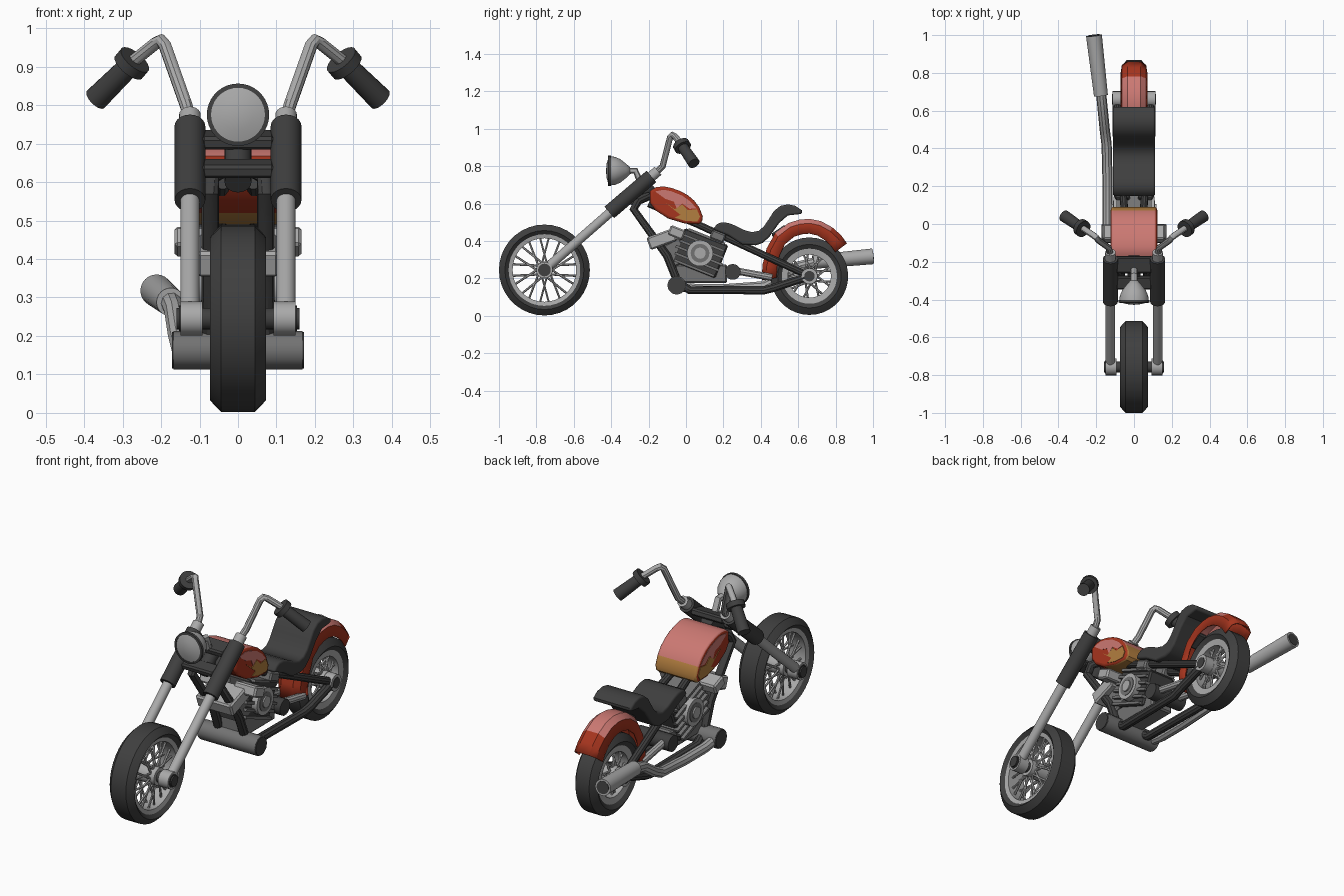
import bpy, bmesh, math
from mathutils import Vector, Matrix

if "Cube" in bpy.data.objects:
    bpy.data.objects.remove(bpy.data.objects["Cube"])

def mat(name, r, g, b):
    m = bpy.data.materials.new(name)
    m.diffuse_color = (r, g, b, 1)
    m.use_nodes = True
    m.node_tree.nodes["Principled BSDF"].inputs["Base Color"].default_value = m.diffuse_color
    return m

DARK = mat("dark rubber", .05, .05, .05)
CHROME = mat("chrome grey", .40, .40, .40)
ENGINE = mat("engine grey", .17, .17, .17)
RED = mat("red paint", .38, .035, .013)
SALMON = mat("salmon paint", .60, .19, .17)
ORANGE = mat("orange paint", .45, .21, .05)

def finish(name, bm, *mats):
    bmesh.ops.recalc_face_normals(bm, faces=bm.faces)
    me = bpy.data.meshes.new(name)
    bm.to_mesh(me)
    bm.free()
    ob = bpy.data.objects.new(name, me)
    bpy.context.collection.objects.link(ob)
    for m in mats:
        me.materials.append(m)
    return ob

def cyl(name, p0, p1, r, m, r2=None, seg=20):
    a, b = Vector(p0), Vector(p1)
    bm = bmesh.new()
    M = Matrix.Translation((a + b) / 2) @ (b - a).to_track_quat('Z', 'Y').to_matrix().to_4x4()
    bmesh.ops.create_cone(bm, cap_ends=True, segments=seg, radius1=r,
                          radius2=r if r2 is None else r2, depth=(b - a).length, matrix=M)
    return finish(name, bm, m)

def tube(name, pts, r, m):
    cu = bpy.data.curves.new(name, 'CURVE')
    cu.dimensions, cu.bevel_depth, cu.bevel_resolution, cu.use_fill_caps = '3D', r, 3, True
    sp = cu.splines.new('POLY')
    sp.points.add(len(pts) - 1)
    for p, c in zip(sp.points, pts):
        p.co = (*c, 1)
    ob = bpy.data.objects.new(name, cu)
    bpy.context.collection.objects.link(ob)
    cu.materials.append(m)
    bpy.ops.object.select_all(action='DESELECT')
    bpy.context.view_layer.objects.active = ob
    ob.select_set(True)
    bpy.ops.object.convert(target='MESH')

def lathe(name, prof, loc, m, closed=True, rz=0, seg=36):
    # spin an (x, radius) profile about the x axis
    bm = bmesh.new()
    vs = [bm.verts.new((x, 0, r)) for x, r in prof]
    es = [bm.edges.new(p) for p in zip(vs, vs[1:])]
    if closed:
        es.append(bm.edges.new((vs[-1], vs[0])))
    bmesh.ops.spin(bm, geom=vs + es, cent=(0, 0, 0), axis=(1, 0, 0), angle=2 * math.pi, steps=seg)
    bmesh.ops.remove_doubles(bm, verts=bm.verts, dist=1e-4)
    ob = finish(name, bm, m)
    ob.location, ob.rotation_euler.z = loc, rz
    return ob

def box(name, loc, size, m, tilt=0, bevel=.008):
    bm = bmesh.new()
    bmesh.ops.create_cube(bm, size=1, matrix=Matrix.Translation(loc) @ Matrix.Rotation(tilt, 4, 'X') @ Matrix.Diagonal((*size, 1)))
    if bevel:
        bmesh.ops.bevel(bm, geom=bm.edges[:], offset=bevel, segments=1, affect='EDGES')
    return finish(name, bm, m)

def prism(name, pts, x0, x1, *mats):
    bm = bmesh.new()
    f = bm.faces.new([bm.verts.new((x0, y, z)) for y, z in pts])
    new = bmesh.ops.extrude_face_region(bm, geom=[f])['geom']
    bmesh.ops.translate(bm, vec=(x1 - x0, 0, 0), verts=[v for v in new if isinstance(v, bmesh.types.BMVert)])
    return finish(name, bm, *mats)

def bevel(ob, w, seg=3):
    b = ob.modifiers.new("round", 'BEVEL')
    b.width, b.segments, b.limit_method, b.angle_limit = w, seg, 'ANGLE', 1.0

# wheels: tyre, rim, hub, crossing spokes
def wheel(tag, y, z, R, w, ri, rj, n):
    t = R - ri
    lathe(tag + "_tyre", [(-w * .6, R), (w * .6, R), (w * .85, R - t * .35), (w, R - t * .6), (w * .75, ri),
                          (-w * .75, ri), (-w, R - t * .6), (-w * .85, R - t * .35)], (0, y, z), DARK)
    lathe(tag + "_rim", [(-w * .78, ri + .005), (w * .78, ri + .005), (w * .7, rj), (-w * .7, rj)], (0, y, z), CHROME)
    cyl(tag + "_hub", (-w * .95, y, z), (w * .95, y, z), .045, CHROME)
    for s in (-1, 1):
        for i in range(n):
            a = 2 * math.pi * i / n
            for d in (-.45, .45):
                cyl(tag + "_spoke", (s * w * .6, y + .04 * math.cos(a), z + .04 * math.sin(a)),
                    (s * w * .3, y + (rj + .005) * math.cos(a + d), z + (rj + .005) * math.sin(a + d)), .006, CHROME, seg=6)

FY, FZ, RY, RZ = -.757, .245, .66, .212
wheel("front", FY, FZ, .243, .073, .19, .17, 10)
wheel("rear", RY, RZ, .207, .066, .145, .115, 9)
cyl("front_axle", (-.16, FY, FZ), (.16, FY, FZ), .028, DARK)

# mirrored fork, handlebar and frame
for s in (-1, 1):
    x = s * .125
    cyl("fork_lug", (s * .092, FY, FZ), (s * .15, FY, FZ), .044, CHROME)
    cyl("fork_nut", (s * .15, FY, FZ), (s * .153, FY, FZ), .034, DARK)
    cyl("fork_tube", (x, FY, FZ), (x, -.38, .575), .025, CHROME)
    cyl("fork_sleeve", (x, -.41, .553), (x, -.185, .745), .040, DARK)
    cyl("fork_cap", (x, -.185, .745), (x, -.15, .775), .028, CHROME)
    tube("handlebar", [(x, -.16, .765), (s * .135, -.125, .80), (s * .19, -.085, .955), (s * .20, -.072, .968),
                       (s * .215, -.06, .96), (s * .29, -.01, .90)], .017, CHROME)
    cyl("grip_flange", (s * .268, -.027, .918), (s * .284, -.016, .899), .046, DARK)
    cyl("grip", (s * .276, -.021, .908), (s * .37, .043, .815), .028, DARK, .032)
    tube("frame_cradle", [(s * .03, -.20, .64), (s * .07, -.255, .615), (s * .072, -.28, .57), (s * .072, -.10, .32),
                          (s * .075, -.045, .18), (s * .08, .02, .137), (s * .085, .42, .137), (s * .09, .47, .15), (s * .092, RY, RZ)], .023, DARK)
    tube("frame_backbone", [(s * .04, -.2, .60), (s * .05, .06, .49), (s * .09, RY, RZ)], .020, DARK)
    cyl("rear_axle_cap", (s * .06, RY, RZ), (s * .113, RY, RZ), .043, CHROME)
    cyl("rear_axle_nut", (s * .113, RY, RZ), (s * .116, RY, RZ), .028, DARK)

# steering head and clamps
slope = math.atan2(.5, .58)
box("upper_clamp", (0, -.215, .71), (.19, .09, .035), DARK, slope - math.pi / 2 + 1.1)
box("lower_clamp", (0, -.31, .635), (.19, .07, .035), DARK, .3)
cyl("steering_head", (0, -.30, .60), (0, -.18, .70), .035, DARK)

# headlight
lathe("headlight_shell", [(-.05, .078), (-.02, .075), (.01, .062), (.04, .038), (.06, .02), (.065, 0)],
      (0, -.36, .775), CHROME, False, math.pi / 2)
lathe("headlight_rim", [(-.058, .070), (-.056, .081), (-.042, .081), (-.042, .070)], (0, -.36, .775), DARK, True, math.pi / 2)
lathe("headlight_lens", [(-.068, 0), (-.064, .04), (-.054, .073)], (0, -.36, .775), CHROME, False, math.pi / 2)
tube("headlight_mount", [(0, -.32, .775), (0, -.27, .775), (0, -.245, .715)], .018, CHROME)

# tank with flame plates on the flanks
tank = prism("fuel_tank", [(-.192, .668), (-.16, .688), (-.12, .692), (-.075, .683), (-.03, .667), (.01, .645), (.045, .615),
                           (.072, .578), (.09, .53), (.086, .505), (.07, .49), (-.005, .493), (-.095, .52), (-.165, .565),
                           (-.193, .605)], -.122, .122, RED, SALMON, ORANGE)
for p in tank.data.polygons:
    n, c = p.normal, p.center
    if abs(n.x) < .5:
        p.material_index = 2 if c.y > .07 or (c.z < .51) else 1 if n.z > .2 else 0
bevel(tank, .014)
for s in (-1, 1):
    prism("salmon_flame", [(-.165, .665), (-.12, .674), (-.08, .667), (-.02, .643), (.025, .61), (.055, .575), (.02, .572),
                           (-.02, .60), (-.05, .575), (-.065, .61), (-.11, .625)], s * .120, s * .124, SALMON)
    prism("orange_flame", [(-.11, .605), (-.06, .57), (-.02, .595), (.01, .565), (.058, .57), (.075, .53), (.06, .504),
                           (-.005, .508), (-.06, .525), (-.03, .54)], s * .120, s * .125, ORANGE)

# seat
seat = prism("seat", [(.145, .463), (.165, .49), (.19, .50), (.225, .497), (.26, .484), (.31, .459), (.353, .447), (.39, .455),
                      (.417, .479), (.445, .52), (.47, .56), (.505, .588), (.545, .596), (.585, .588), (.62, .564), (.62, .545),
                      (.545, .537), (.497, .495), (.444, .42), (.41, .39), (.374, .377), (.30, .382), (.225, .43)],
             -.112, .112, DARK)
bevel(seat, .010)

# rear fender: arched section swept along an arc
arc = [(.41, .19), (.412, .27), (.435, .36), (.48, .44), (.55, .493), (.605, .51), (.66, .515), (.72, .503), (.78, .47), (.825, .43), (.858, .385)]
section = [(-.067, .075), (-.061, .022), (-.034, 0), (.034, 0), (.061, .022), (.067, .075)]
bm = bmesh.new()
rows = []
for y, z in arc:
    d = (Vector((.655, .235)) - Vector((y, z))).normalized()
    rows.append([bm.verts.new((x, y + d.x * k, z + d.y * k)) for x, k in section])
for a, b in zip(rows, rows[1:]):
    for i in range(5):
        f = bm.faces.new((a[i], a[i + 1], b[i + 1], b[i]))
        f.normal_update()
        f.material_index = int(abs(f.normal.z) > .55 and f.calc_center_median().y < .785)
fender = finish("rear_fender", bm, RED, SALMON)
sol = fender.modifiers.new("thickness", 'SOLIDIFY')
sol.thickness, sol.offset = .008, 0
box("fender_strut", (0, .50, .45), (.06, .09, .03), DARK, .6)

# engine: tilted finned block, covers, heads
tilt = -.38
R = Matrix.Rotation(tilt, 3, 'X')
mid = Vector((0, .075, .335))
box("engine_block", mid, (.15, .25, .19), DARK, tilt)
for i in range(6):
    box("cooling_fin", mid + R @ Vector((0, 0, -.085 + i * .036)), (.185, .27 - .02 * abs(i - 2), .014), ENGINE, tilt, 0)
for s in (-1, 1):
    cyl("engine_cover", mid + Vector((s * .06, 0, 0)), mid + Vector((s * .108, 0, 0)), .070, CHROME, seg=24)
    cyl("cover_recess", mid + Vector((s * .10, 0, 0)), mid + Vector((s * .111, 0, 0)), .050, ENGINE, seg=24)
    cyl("cover_centre", mid + Vector((s * .10, 0, 0)), mid + Vector((s * .118, 0, 0)), .030, CHROME)
    box("rocker_cover", (s * .10, -.05, .445), (.13, .085, .055), CHROME, tilt)
    box("rear_cylinder_cover", (s * .06, .17, .425), (.08, .08, .05), ENGINE, tilt)
box("front_cylinder_head", (0, -.13, .41), (.21, .15, .07), CHROME, .35)
box("front_cylinder", (0, -.05, .34), (.15, .10, .13), ENGINE, .5)
box("crankcase", (0, .08, .225), (.13, .28, .10), ENGINE)
cyl("gearbox", (-.10, .25, .235), (.10, .25, .235), .042, DARK)
tube("swingarm_link", [(.06, .27, .24), (.06, .46, .205)], .020, CHROME)
tube("swingarm_link", [(-.06, .27, .24), (-.06, .46, .205)], .020, CHROME)

# cross barrel under the engine
cyl("cross_barrel", (-.168, -.05, .163), (.168, -.05, .163), .050, ENGINE, seg=12)
for s in (-1, 1):
    cyl("barrel_cap", (s * .166, -.05, .163), (s * .172, -.05, .163), .047, DARK, seg=12)

# exhaust on one side
tube("exhaust_pipe", [(-.14, -.05, .16), (-.14, .05, .145), (-.14, .22, .145), (-.145, .42, .16), (-.155, .50, .20), (-.165, .60, .265), (-.175, .70, .29)], .027, CHROME)
cyl("muffler", (-.175, .68, .288), (-.212, .998, .318), .037, CHROME, .042, 24)
cyl("muffler_bore", (-.21, .98, .316), (-.2122, 1.0, .318), .033, DARK, seg=24)

bpy.ops.object.select_all(action='SELECT')
bpy.context.view_layer.objects.active = tank
bpy.ops.object.shade_smooth_by_angle(angle=.6)
